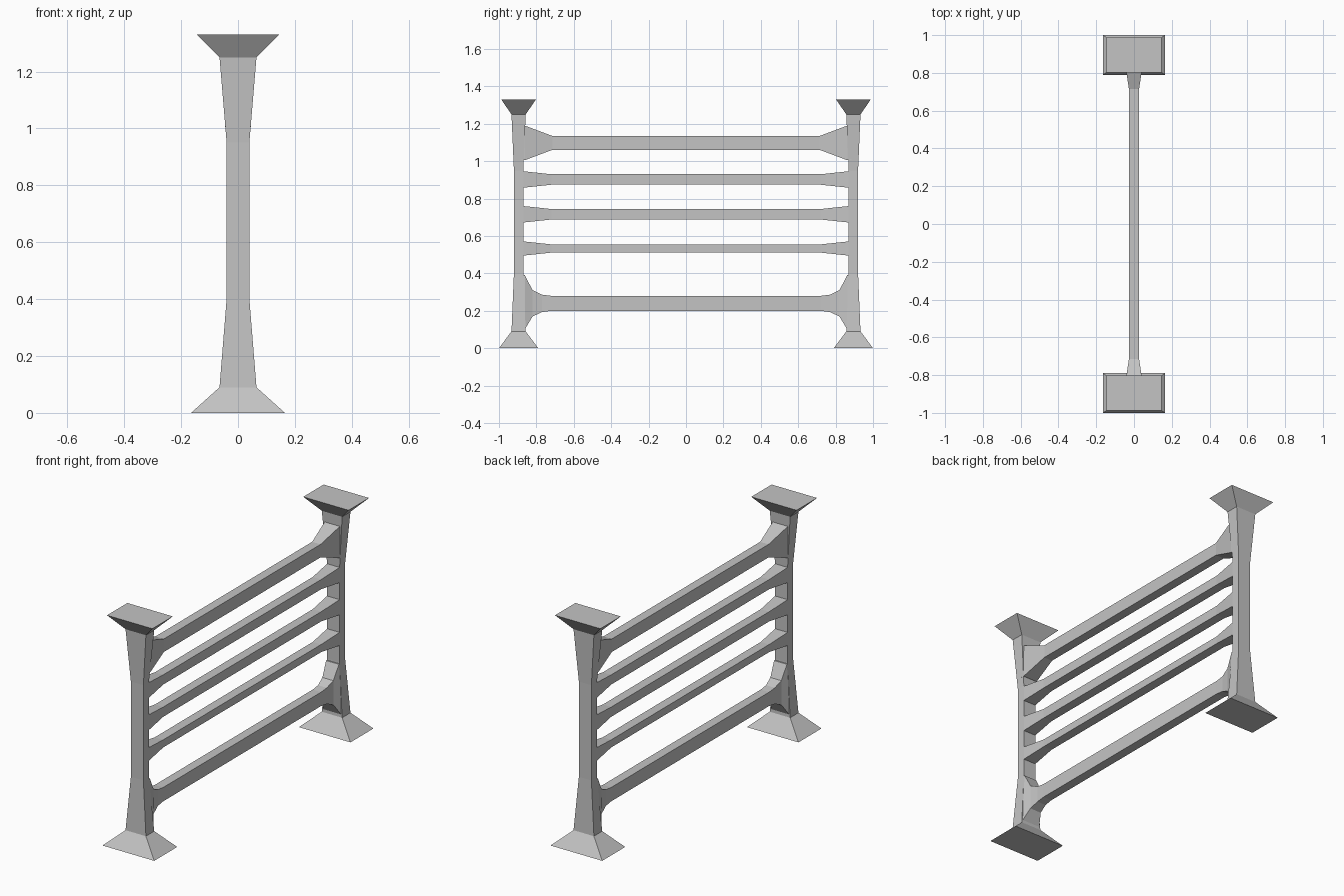
import bpy
import bmesh

cube = bpy.data.objects.get("Cube")
if cube:
    bpy.data.objects.remove(cube, do_unlink=True)

# One plain grey for everything
grey = bpy.data.materials.new("plain_grey")
grey.use_nodes = True
colour = (0.55, 0.55, 0.55, 1)
grey.diffuse_color = colour
grey.node_tree.nodes["Principled BSDF"].inputs["Base Color"].default_value = colour


def loft(name, rings):
    """Skin a row of four-cornered rings and cap both ends."""
    bm = bmesh.new()
    loops = [[bm.verts.new(p) for p in ring] for ring in rings]
    for a, b in zip(loops, loops[1:]):
        for i in range(4):
            j = (i + 1) % 4
            bm.faces.new((a[i], a[j], b[j], b[i]))
    bm.faces.new(loops[0])
    bm.faces.new(loops[-1])
    bmesh.ops.recalc_face_normals(bm, faces=bm.faces)
    mesh = bpy.data.meshes.new(name)
    bm.to_mesh(mesh)
    bm.free()
    mesh.materials.append(grey)
    obj = bpy.data.objects.new(name, mesh)
    bpy.context.collection.objects.link(obj)
    return obj


# Posts with flared foot and cap: height, half width, half depth
POST = [(0, .165, .105), (.09, .065, .038), (.4, .04, .025),
        (.95, .04, .025), (1.25, .065, .038), (1.33, .145, .093)]
for name, y in (("front_post", -.895), ("back_post", .895)):
    loft(name, [[(-w, y - d, z), (w, y - d, z), (w, y + d, z), (-w, y + d, z)]
                for z, w, d in POST])


def rail(name, stations):
    """Stations run from mid rail to post:
    distance, low z, high z, half width low, half width high."""
    rows = [(-y, *rest) for y, *rest in reversed(stations)] + stations
    loft(name, [[(-a, y, lo), (a, y, lo), (b, y, hi), (-b, y, hi)]
                for y, lo, hi, a, b in rows])


# Top rail with broad flared ends
rail("top_rail", [(.715, 1.06, 1.135, .027, .027),
                  (.862, 1.005, 1.19, .045, .049),
                  (.885, 1.005, 1.19, .045, .049)])

# Three slim middle rails
for i, (z, half) in enumerate(((.533, .022), (.716, .028), (.902, .028))):
    end = half + .016
    rail(f"middle_rail_{i + 1}", [(.72, z - half, z + half, .027, .027),
                                  (.87, z - end, z + end, .04, .04),
                                  (.885, z - end, z + end, .04, .04)])

# Bottom rail with curved brackets at the posts
rail("bottom_rail", [(.72, .2, .28, .027, .027),
                     (.77, .193, .286, .028, .028),
                     (.82, .17, .31, .036, .035),
                     (.862, .1, .39, .06, .041),
                     (.88, .1, .39, .06, .041)])
